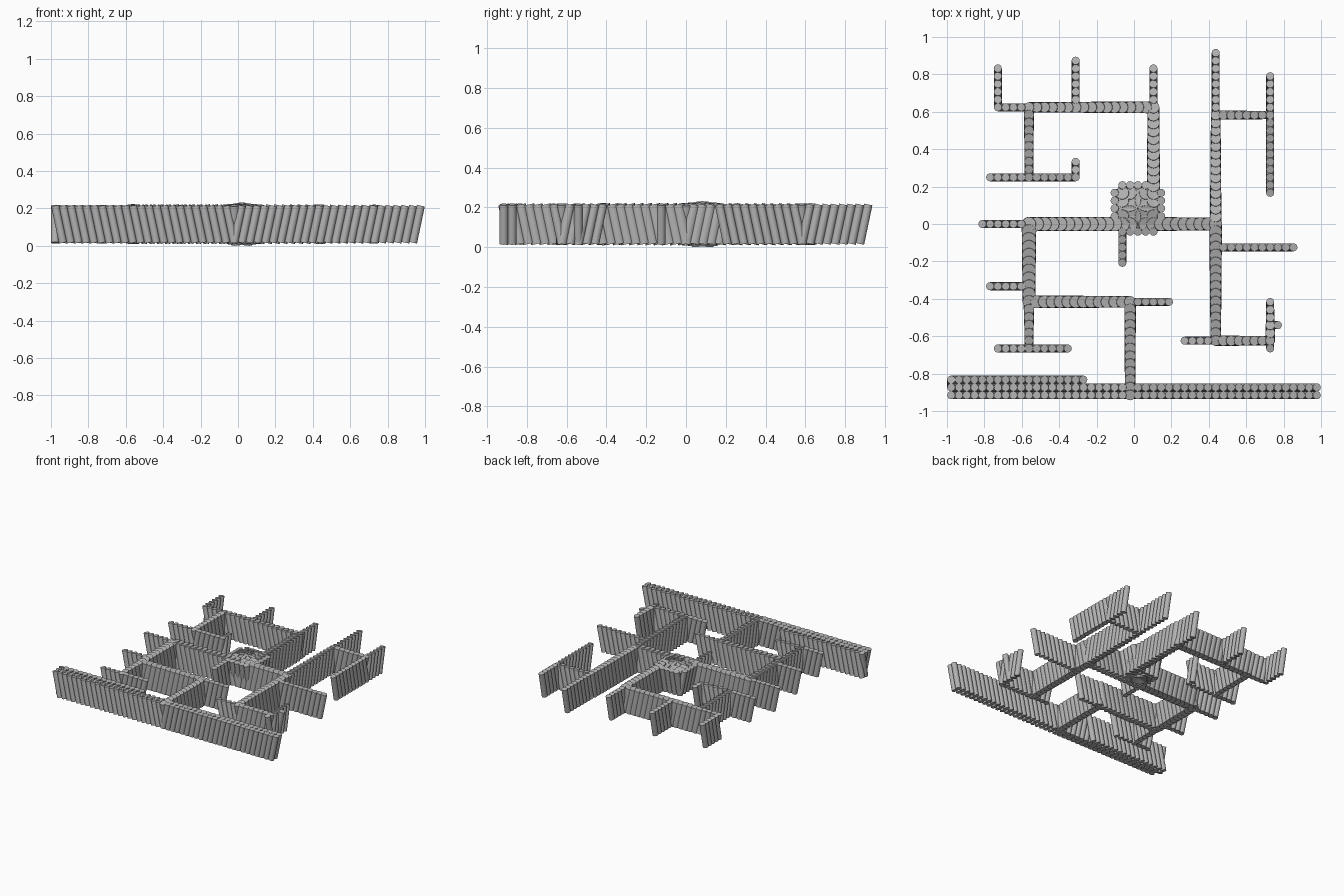
import bpy, bmesh
from mathutils import Vector

cube = bpy.data.objects.get("Cube")
if cube:
    bpy.data.objects.remove(cube, do_unlink=True)

STEP = 0.0416          # grid cell
LOW, HIGH = 0.0165, 0.2145
THIN = 0.0215

grey = bpy.data.materials.new("stone_grey")
grey.use_nodes = True
grey.diffuse_color = (0.45, 0.45, 0.45, 1)
grey.node_tree.nodes["Principled BSDF"].inputs["Base Color"].default_value = (0.45, 0.45, 0.45, 1)


def node(k, j, z):
    return Vector(((k - 0.5) * STEP, j * STEP, z))


def add_rod(bm, foot, head, radius):
    """Leaning rod from one grid cell at the base to another at the top."""
    a, b = node(*foot, LOW), node(*head, HIGH)
    axis = b - a
    matrix = axis.to_track_quat('Z', 'Y').to_matrix().to_4x4()
    matrix.translation = (a + b) / 2
    bmesh.ops.create_cone(bm, cap_ends=True, segments=16, radius1=radius,
                          radius2=radius, depth=axis.length, matrix=matrix)


def finish(bm, name):
    mesh = bpy.data.meshes.new(name)
    bm.to_mesh(mesh)
    bm.free()
    mesh.materials.append(grey)
    obj = bpy.data.objects.new(name, mesh)
    bpy.context.collection.objects.link(obj)
    bpy.ops.object.select_all(action='DESELECT')
    obj.select_set(True)
    bpy.context.view_layer.objects.active = obj
    bpy.ops.object.shade_smooth_by_angle()


def wall(name, corners, r0=THIN, r1=None):
    """Row of rods through the corners, each leaning one cell forward."""
    cells = [corners[0]]
    for k, j in corners[1:]:
        while cells[-1] != (k, j):
            x, y = cells[-1]
            cells.append((x + (k > x) - (k < x), y + (j > y) - (j < y)))
    r1 = r0 if r1 is None else r1
    bm = bmesh.new()
    count = len(cells) - 1
    for i in range(count):
        add_rod(bm, cells[i], cells[i + 1], r0 + (r1 - r0) * i / max(count - 1, 1))
    finish(bm, name)


# Central block: rods fanning out from the middle
bm = bmesh.new()
radii = (0.04, 0.058, 0.035, THIN)
for dx in range(-3, 4):
    for dy in range(-3, 4):
        if abs(dx) == 3 and abs(dy) == 3:
            continue
        ring = max(abs(dx), abs(dy))
        sx, sy = (dx > 0) - (dx < 0), (dy > 0) - (dy < 0)
        if abs(dx) == 3:
            sy = 0
        if abs(dy) == 3:
            sx = 0
        head = (1 + dx, 2 + dy)
        add_rod(bm, (head[0] - sx, head[1] - sy), head, radii[ring])
finish(bm, "central_block")

# Thick main walls
wall("left_main_wall", [(1, 0), (-13, 0)], 0.039, 0.037)
wall("right_main_wall", [(1, 0), (11, 0)], 0.038, 0.034)
wall("back_main_wall", [(3, 2), (3, 15)], 0.036, 0.032)
wall("back_cross_wall", [(3, 15), (-13, 15)], 0.032, 0.027)
wall("left_front_wall", [(-13, 0), (-13, -10)], 0.039, 0.034)
wall("front_cross_wall", [(-13, -10), (0, -10)], 0.034, 0.031)
wall("front_stem_wall", [(0, -10), (0, -22)], 0.031, 0.028)
wall("right_back_wall", [(11, 0), (11, 14)], 0.031, 0.026)
wall("right_front_wall", [(11, 0), (11, -15)], 0.034, 0.028)
wall("right_front_cross", [(11, -15), (18, -15)], 0.028, 0.025)
wall("right_back_cross", [(11, 14), (18, 14)], 0.025, 0.022)
wall("left_back_wall", [(-13, 15), (-13, 6)], 0.027, 0.023)
wall("left_front_lower_wall", [(-13, -10), (-13, -16)], 0.028, 0.023)

# Thin side walls
wall("back_left_spur", [(-13, 15), (-17, 15), (-17, 20)])
wall("back_middle_spur", [(-7, 15), (-7, 21)])
wall("back_right_spur", [(3, 15), (3, 20)])
wall("left_inner_outer_spur", [(-13, 6), (-18, 6)])
wall("left_inner_hook", [(-13, 6), (-7, 6), (-7, 8)])
wall("left_end_spur", [(-13, 0), (-19, 0)])
wall("left_front_spur", [(-13, -8), (-18, -8)])
wall("left_foot_outer", [(-13, -16), (-17, -16)])
wall("left_foot_inner", [(-13, -16), (-8, -16)])
wall("centre_spur", [(-1, 0), (-1, -5)])
wall("front_cross_spur", [(0, -10), (5, -10)])
wall("right_back_tip", [(11, 14), (11, 22)])
wall("far_right_back", [(18, 14), (18, 19)])
wall("far_right_inner", [(18, 14), (18, 4)])
wall("right_side_spur", [(11, -3), (21, -3)])
wall("right_front_inner_spur", [(11, -15), (7, -15)])
wall("right_front_tip", [(18, -15), (18, -10)], 0.026, 0.021)
wall("right_front_foot", [(18, -15), (18, -16)])
wall("right_front_stub", [(18, -13), (19, -13)])

# Long front boundary: double row both ways, with a returning row on the right side
wall("front_row_left", [(0, -22), (-23, -22)])
wall("front_row_right", [(0, -22), (24, -22)])
wall("front_second_row_right", [(0, -21), (24, -21)])
wall("front_second_row_left", [(0, -21), (-23, -21), (-23, -20), (-6, -20)])
